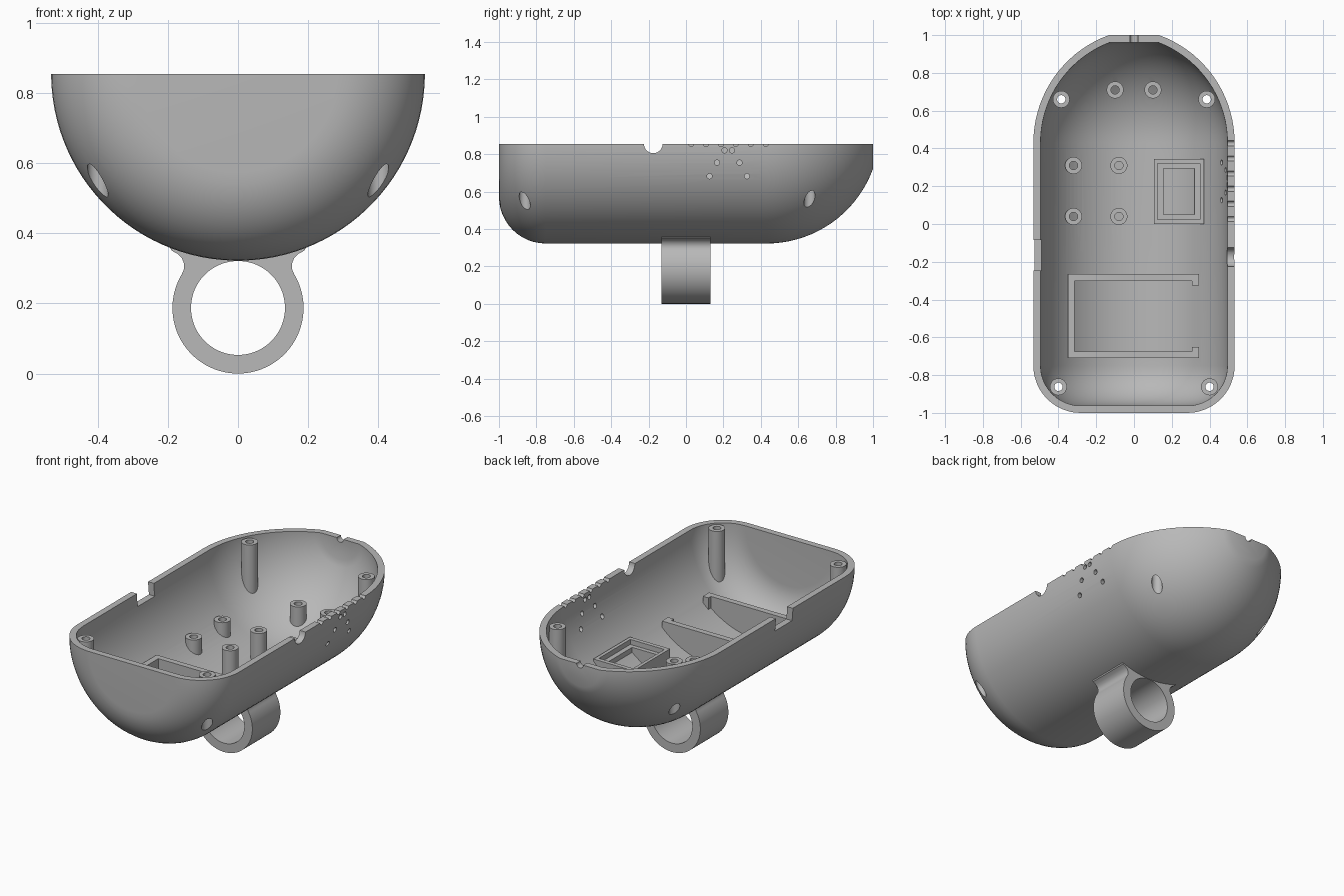
import bpy, bmesh
from math import sin, cos, pi, radians, asin, acos, sqrt
from mathutils import Matrix, Vector

if "Cube" in bpy.data.objects:
    bpy.data.objects.remove(bpy.data.objects["Cube"])

RIM, R, WALL, SHELF = 0.855, 0.533, 0.038, 0.537

grey = bpy.data.materials.new("plain grey")
grey.use_nodes = True
grey.diffuse_color = (0.48, 0.48, 0.48, 1)
grey.node_tree.nodes["Principled BSDF"].inputs["Base Color"].default_value = grey.diffuse_color


def make_object(name, bm):
    bmesh.ops.recalc_face_normals(bm, faces=bm.faces)
    mesh = bpy.data.meshes.new(name)
    bm.to_mesh(mesh)
    bm.free()
    obj = bpy.data.objects.new(name, mesh)
    bpy.context.collection.objects.link(obj)
    mesh.materials.append(grey)
    return obj


def subtract(target, cutter):
    mod = target.modifiers.new("cut", "BOOLEAN")
    mod.operation, mod.solver, mod.object = "DIFFERENCE", "MANIFOLD", cutter
    bpy.context.view_layer.objects.active = target
    bpy.ops.object.modifier_apply(modifier=mod.name)
    bpy.data.objects.remove(cutter)


def add_cylinder(bm, center, radius, length, axis="Z", segments=32):
    turn = {"X": Matrix.Rotation(pi / 2, 4, "Y"), "Y": Matrix.Rotation(pi / 2, 4, "X"),
            "Z": Matrix.Identity(4)}[axis]
    bmesh.ops.create_cone(bm, cap_ends=True, segments=segments, radius1=radius, radius2=radius,
                          depth=length, matrix=Matrix.Translation(center) @ turn)


def add_posts(bm, places, radius, bottom, top):
    for x, y in places:
        add_cylinder(bm, (x, y, (bottom + top) / 2), radius, top - bottom)


def add_box(bm, low, high):
    low, high = Vector(low), Vector(high)
    bmesh.ops.create_cube(bm, size=1, matrix=Matrix.Translation((low + high) / 2)
                          @ Matrix.Diagonal((*(high - low), 1)))


def add_prism(bm, points, offset):
    base = [bm.verts.new(p) for p in points]
    top = [bm.verts.new(Vector(p) + Vector(offset)) for p in points]
    bm.faces.new(base)
    bm.faces.new(top[::-1])
    for i in range(len(base)):
        bm.faces.new((base[i - 1], base[i], top[i], top[i - 1]))


def hull(name, inset, segments=112):
    """Round body turned about the long axis: filleted front, rounded nose."""
    fillet, nose = 0.25 - inset, 0.606 - inset
    end = asin((0.57 - inset) / nose)
    profile = [(-0.75 - fillet * cos(a), 0.283 + fillet * sin(a))
               for a in (pi / 2 * i / 12 for i in range(13))]
    profile += [(0.43 + nose * sin(a), R - 0.606 + nose * cos(a))
                for a in (end * i / 18 for i in range(19))]
    bm = bmesh.new()
    turns = [2 * pi * (k + 0.5) / segments for k in range(segments)]
    rings = [[bm.verts.new((r * cos(t), y, RIM + r * sin(t))) for t in turns] for y, r in profile]
    for a, b in zip(rings, rings[1:]):
        for k in range(segments):
            bm.faces.new((a[k - 1], a[k], b[k], b[k - 1]))
    bm.faces.new(rings[0])
    bm.faces.new(rings[-1])
    return make_object(name, bm)


corner_posts = [(s * x, y) for s in (-1, 1) for x, y in ((0.385, 0.66), (0.4, -0.862))]
standoffs = [(x, y) for x in (-0.32, -0.08) for y in (0.31, 0.04)] + [(-0.1, 0.71), (0.1, 0.71)]

# Interior fittings: screw posts, standoffs, square frame and battery bracket
bm = bmesh.new()
add_posts(bm, corner_posts, 0.045, 0.3, RIM - 0.006)
add_posts(bm, standoffs, 0.045, 0.3, SHELF)
add_box(bm, (0.105, 0, 0.3), (0.37, 0.345, SHELF))
arm = [(0.345, 0.163), (0.345, 0.222), (-0.35, 0.222)]
inner = [(-0.315, 0.187), (0.308, 0.187), (0.308, 0.163)]
outline = arm + [(x, -y) for x, y in reversed(arm)]
outline += [(x, -y) for x, y in reversed(inner)] + inner
add_prism(bm, [(x, y - 0.488, 0.3) for x, y in outline], (0, 0, SHELF - 0.3))
fittings = make_object("fittings", bm)

# Bores of the standoffs and the stepped pocket of the frame
bm = bmesh.new()
add_posts(bm, standoffs, 0.022, 0.2, 0.7)
add_box(bm, (0.125, 0.025, SHELF - 0.03), (0.35, 0.32, 0.7))
subtract(fittings, make_object("bores", bm))
bm = bmesh.new()
add_box(bm, (0.155, 0.05, 0.2), (0.32, 0.295, 0.6))
subtract(fittings, make_object("pocket", bm))

# Hollow shell that keeps the fittings standing inside
cavity = hull("cavity", WALL)
subtract(cavity, fittings)
shell = hull("shell", 0)
subtract(shell, cavity)

# Open top
bm = bmesh.new()
add_box(bm, (-1, -1.5, RIM), (1, 1.5, 2))
subtract(shell, make_object("open_top", bm))

# Screw holes, rim notches and speaker holes
bm = bmesh.new()
add_posts(bm, corner_posts, 0.022, 0.2, 1)
add_box(bm, (-0.7, -0.245, 0.78), (-0.44, -0.085, 1))
add_cylinder(bm, (0.55, -0.175, RIM), 0.05, 0.3, "X")
add_cylinder(bm, (0, 1, RIM), 0.022, 0.2, "Y")
speaker = [(0.027 + 0.08 * i, RIM) for i in range(6)]
for spread, z in ((0.02, 0.82), (0.06, 0.755), (0.1, 0.682)):
    speaker += [(0.226 - spread, z), (0.226 + spread, z)]
for y, z in speaker:
    add_cylinder(bm, (0.5, y, z), 0.014, 0.3, "X", 16)
subtract(shell, make_object("drills", bm))

# Wider screw head recesses from below
bm = bmesh.new()
add_posts(bm, corner_posts, 0.03, 0.25, 0.66)
subtract(shell, make_object("recesses", bm))

# Mounting ring with a flared neck under the shell
RING = 0.187
start = acos(0.16 / RING)
steps = 48
right = [(RING * cos(a), RING + RING * sin(a))
         for a in (-pi / 2 + (start + pi / 2) * i / steps for i in range(steps + 1))]
right += [(0.154, 0.298), (0.154, 0.314), (0.16, 0.329), (0.172, 0.341), (0.19, 0.351)]
right += [(x, RIM - sqrt(0.52 ** 2 - x * x)) for x in (0.2, 0.15, 0.1, 0.05)]
contour = right + [(0, RIM - 0.52)] + [(-x, z) for x, z in reversed(right[1:])]
bm = bmesh.new()
add_prism(bm, [(x, -0.132, z) for x, z in contour], (0, 0.264, 0))
ring = make_object("mounting_ring", bm)
bm = bmesh.new()
add_cylinder(bm, (0, 0, RING), 0.134, 1, "Y", 96)
subtract(ring, make_object("ring_hole", bm))

# Smooth curved surfaces, crisp edges
bpy.ops.object.select_all(action="DESELECT")
for obj in (shell, ring):
    obj.select_set(True)
bpy.context.view_layer.objects.active = shell
bpy.ops.object.shade_smooth_by_angle(angle=radians(30))
